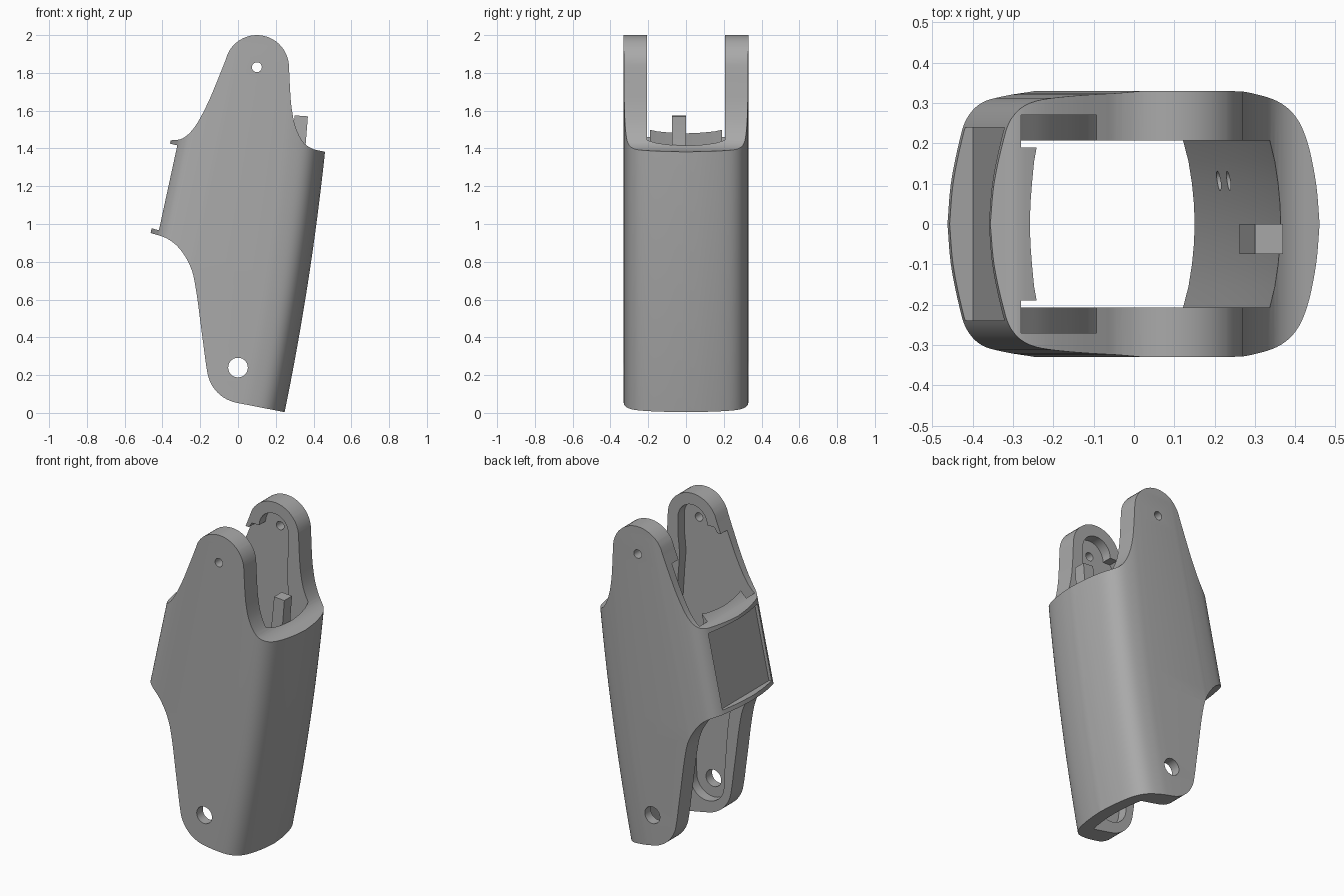
import bpy, bmesh, math
from mathutils import Vector

cube = bpy.data.objects.get("Cube")
if cube:
    bpy.data.objects.remove(cube)

grey = bpy.data.materials.new("plain grey")
grey.use_nodes = True
grey.diffuse_color = (0.4, 0.4, 0.4, 1)
grey.node_tree.nodes["Principled BSDF"].inputs["Base Color"].default_value = (0.4, 0.4, 0.4, 1)


def spline(pts, steps=5):
    """Smooth open run through 2D points."""
    p = [Vector(q) for q in pts]
    p = [2 * p[0] - p[1]] + p + [2 * p[-1] - p[-2]]
    out = []
    for a, b, c, d in zip(p, p[1:], p[2:], p[3:]):
        for i in range(steps):
            t = i / steps
            out.append(0.5 * (2 * b + (c - a) * t + (2 * a - 5 * b + 4 * c - d) * t ** 2
                              + (3 * b - a - 3 * c + d) * t ** 3))
    return out + [p[-2]]


def arc(cx, cz, r, start, end, n=16):
    angles = [math.radians(start + (end - start) * i / n) for i in range(n + 1)]
    return [Vector((cx + r * math.cos(a), cz + r * math.sin(a))) for a in angles]


def loft(name, rings):
    """Closed solid through rings of equal point count."""
    bm = bmesh.new()
    loops = [[bm.verts.new(co) for co in ring] for ring in rings]
    n = len(loops[0])
    for lo, hi in zip(loops, loops[1:]):
        for i in range(n):
            bm.faces.new((lo[i], lo[(i + 1) % n], hi[(i + 1) % n], hi[i]))
    bm.faces.new(loops[0])
    bm.faces.new(loops[-1])
    bmesh.ops.recalc_face_normals(bm, faces=bm.faces)
    mesh = bpy.data.meshes.new(name)
    bm.to_mesh(mesh)
    bm.free()
    mesh.materials.append(grey)
    obj = bpy.data.objects.new(name, mesh)
    bpy.context.collection.objects.link(obj)
    return obj


def prism(name, outline, y0, y1):
    return loft(name, [[(x, y, z) for x, z in outline] for y in (y0, y1)])


def right_edge(z):
    return 0.246 + 0.205 * z - 0.036 * z * z


def left_edge(z):
    return -0.46 + 0.217 * (z - 0.965)


def tube(name, right, left):
    """Upright solid; sections are (inset, y) half profiles from the middle out."""
    rings = []
    for i in range(27):
        z = -0.1 + i * 0.085
        half = [(right_edge(z) - d, y) for d, y in right]
        half += [(left_edge(z) + d, y) for d, y in reversed(left)]
        ring = half + [(x, -y) for x, y in half[-2:0:-1]]
        rings.append([(x, y, z) for x, y in ring])
    return loft(name, rings)


def combine(obj, cutter, operation):
    mod = obj.modifiers.new(operation.lower(), "BOOLEAN")
    mod.operation, mod.object, mod.solver = operation, cutter, "EXACT"
    bpy.context.view_layer.objects.active = obj
    bpy.ops.object.modifier_apply(modifier=mod.name)
    bpy.data.objects.remove(cutter)


# Outer shell with bulged ends and rounded corners
right_profile = spline([(0, 0), (0.009, 0.1), (0.03, 0.2), (0.06, 0.265),
                        (0.11, 0.305), (0.19, 0.325), (0.27, 0.33)])
left_profile = spline([(0, 0), (0.009, 0.1), (0.03, 0.2), (0.05, 0.26),
                       (0.09, 0.3), (0.16, 0.318), (0.26, 0.33)])
shell = tube("bracket_shell", right_profile, left_profile)

# Side outline: rounded foot, shoulder, upper arm
outline = [(0.5, -0.04), (0.246, 0.004)]
outline += arc(0.03, 0.245, 0.195, 260, 190, 12)
outline += spline([(-0.17, 0.26), (-0.195, 0.45), (-0.222, 0.65), (-0.25, 0.77),
                   (-0.31, 0.87), (-0.38, 0.925), (-0.465, 0.953)])
outline += [(-0.6, 1.0), (-0.6, 1.44)]
outline += spline([(-0.36, 1.442), (-0.29, 1.455), (-0.225, 1.52), (-0.16, 1.64),
                   (-0.105, 1.77), (-0.065, 1.87)])
outline += arc(0.1, 1.83, 0.17, 155, 0, 20)
outline += spline([(0.275, 1.72), (0.283, 1.62), (0.303, 1.52), (0.34, 1.44),
                   (0.39, 1.4), (0.46, 1.382)])
outline += [(0.7, 1.36), (0.7, -0.04)]
combine(shell, prism("outline_cutter", outline, -0.6, 0.6), "INTERSECT")

# Open middle between the side walls
combine(shell, tube("cavity_cutter",
                    [(0.1, 0), (0.102, 0.05), (0.107, 0.1), (0.116, 0.155), (0.13, 0.207)],
                    [(0.09, 0), (0.091, 0.05), (0.094, 0.1), (0.098, 0.155), (0.105, 0.207)]),
        "DIFFERENCE")

# Shallow pocket in each side wall, open beside the upper hook
pocket = arc(0.1, 1.83, 0.1, 180, 0)
pocket += spline([(0.2, 1.72), (0.19, 1.6), (0.2, 1.45), (0.21, 1.2), (0.18, 0.8), (0.12, 0.4)])
pocket += arc(0, 0.24, 0.115, 0, -180)
pocket += spline([(-0.12, 0.35), (-0.145, 0.65), (-0.18, 0.8), (-0.22, 0.88), (-0.28, 0.96)])
pocket += [(-0.28, 1.46), (-0.45, 1.46), (-0.45, 1.8), (-0.07, 1.8), (-0.05, 1.83)]
for side in (-1, 1):
    combine(shell, prism("pocket_cutter", pocket, side * 0.19, side * 0.27), "DIFFERENCE")

# Pin holes through both walls
for x, z, r in ((0, 0.24, 0.052), (0.1, 1.83, 0.026)):
    combine(shell, prism("pin_cutter", arc(x, z, r, 0, 348.75, 31), -0.6, 0.6), "DIFFERENCE")

# Recessed window panel framed by thin lips
window = [(-0.6, 1.015), (-0.4, 0.962), (-0.302, 1.412), (-0.6, 1.48)]
combine(shell, prism("window_cutter", window, -0.24, 0.24), "DIFFERENCE")

# Two small blind holes inside the curved wall
for z in (0.38, 0.52):
    x = right_edge(z) - 0.1
    ring = arc(0.107, z, 0.024, 0, 345, 23)
    combine(shell, loft("blind_cutter", [[(x + d, y, h) for y, h in ring]
                                         for d in (-0.08, 0.04)]), "DIFFERENCE")

# Locating peg along the inside of the curved wall
peg = prism("locating_peg", [(0.262, 1.2), (0.37, 1.2), (0.358, 1.42), (0.37, 1.57),
                             (0.3, 1.575)], -0.075, 0.0)

for obj in (shell, peg):
    bpy.ops.object.select_all(action="DESELECT")
    obj.select_set(True)
    bpy.context.view_layer.objects.active = obj
    bpy.ops.object.shade_smooth_by_angle(angle=math.radians(25))
